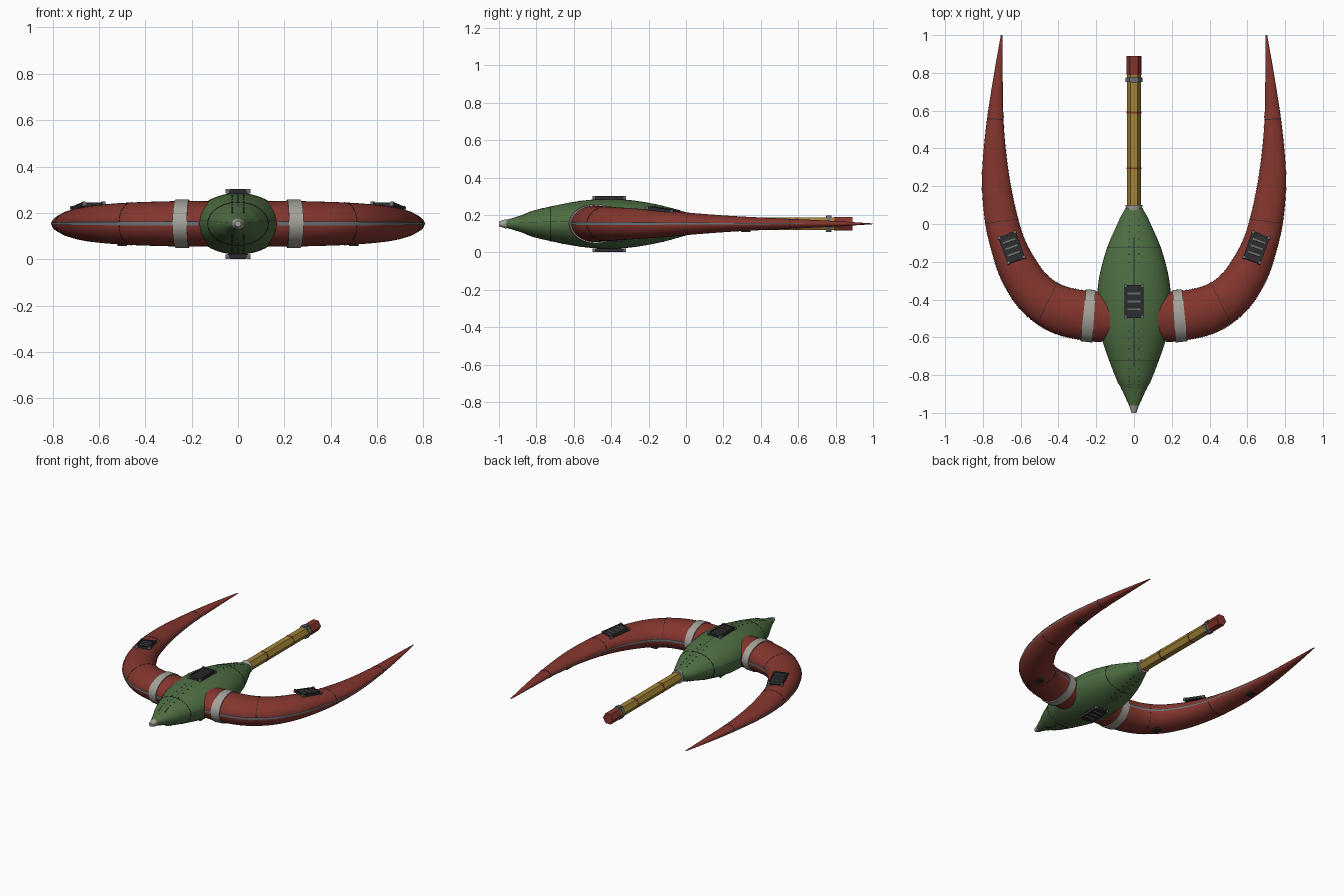
import bpy, bmesh, math
from mathutils import Matrix, Vector

cube = bpy.data.objects.get("Cube")
if cube:
    bpy.data.objects.remove(cube, do_unlink=True)

Z = 0.153  # height of the centre plane


def material(name, *rgb):
    m = bpy.data.materials.new(name)
    m.use_nodes = True
    m.diffuse_color = (*rgb, 1)
    m.node_tree.nodes["Principled BSDF"].inputs["Base Color"].default_value = (*rgb, 1)
    return m


RED = material("brick red", 0.23, 0.036, 0.027)
GREEN = material("leaf green", 0.075, 0.155, 0.055)
GOLD = material("ochre gold", 0.36, 0.23, 0.04)
PALE = material("pale grey", 0.37, 0.36, 0.32)
STEEL = material("steel grey", 0.15, 0.16, 0.17)
DARK = material("charcoal", 0.025, 0.025, 0.028)


def finish(name, bm, mats, mirror=False):
    mesh = bpy.data.meshes.new(name)
    bm.to_mesh(mesh)
    bm.free()
    for m in mats:
        mesh.materials.append(m)
    for p in mesh.polygons:
        p.use_smooth = True
    mesh.set_sharp_from_angle(angle=math.radians(35))
    ob = bpy.data.objects.new(name, mesh)
    bpy.context.collection.objects.link(ob)
    if mirror:
        ob.modifiers.new("mirror", "MIRROR")
    return ob


def sample(keys, t):
    """Smooth Catmull-Rom station at parameter t (in key units)."""
    i = max(0, min(int(t), len(keys) - 2))
    f = t - i
    a, b, c, d = (keys[max(0, min(k, len(keys) - 1))] for k in range(i - 1, i + 3))
    return [0.5 * (2 * q + (r - p) * f + (2 * p - 5 * q + 4 * r - s) * f * f
                   + (3 * q - p - 3 * r + s) * f ** 3) for p, q, r, s in zip(a, b, c, d)]


def span(keys, t0, t1, step=0.125):
    n = max(1, round((t1 - t0) / step))
    return [sample(keys, t0 + (t1 - t0) * k / n) for k in range(n + 1)]


def loft(name, stations, mat, grows=None, sides=40, arc=None, mirror=False):
    """Skin ellipses; a station is outer x, y, inner x, y and half height.
    With arc=(start, end) only that strip of the section is skinned."""
    bm = bmesh.new()
    rings = []
    count = sides if arc is None else sides + 1
    for k, (ox, oy, ix, iy, h) in enumerate(stations):
        grow = grows[k] if grows else 0
        outer, inner = Vector((ox, oy, Z)), Vector((ix, iy, Z))
        mid, axis = (outer + inner) / 2, (outer - inner).normalized()
        half = (outer - inner).length / 2 + grow
        ring = []
        for j in range(count):
            a = j * math.tau / sides if arc is None else arc[0] + (arc[1] - arc[0]) * j / sides
            ring.append(bm.verts.new(mid + axis * half * math.cos(a)
                                     + Vector((0, 0, (h + grow) * math.sin(a)))))
        rings.append(ring)
    for r, s in zip(rings, rings[1:]):
        for j in range(count if arc is None else count - 1):
            k = (j + 1) % count
            bm.faces.new((r[j], r[k], s[k], s[j]))
    if arc is None:
        bm.faces.new(rings[0][::-1])
        bm.faces.new(rings[-1])
        bmesh.ops.recalc_face_normals(bm, faces=bm.faces[:])
    return finish(name, bm, [mat], mirror)


def hoop(name, keys, t0, t1, grow, mat, mirror=False):
    a, b = sample(keys, t0), sample(keys, t1)
    return loft(name, [a, a, b, b], mat, [-0.004, grow, grow, -0.004], mirror=mirror)


def boxes(name, parts, matrix=Matrix(), mirror=False):
    """One object from boxes given as (centre, size, material)."""
    bm = bmesh.new()
    mats = []
    for centre, size, mat in parts:
        if mat not in mats:
            mats.append(mat)
        m = matrix @ Matrix.Translation(centre) @ Matrix.Diagonal((*size, 1))
        made = bmesh.ops.create_cube(bm, size=1, matrix=m)
        for f in {f for v in made["verts"] for f in v.link_faces}:
            f.material_index = mats.index(mat)
    return finish(name, bm, mats, mirror)


def tube(y0, y1, r0, r1=None):
    """Two stations of a straight round or prismatic section along y."""
    r1 = r1 or r0
    return [(r0, y0, -r0, y0, r0), (r1, y1, -r1, y1, r1)]


# Hull: flattened spindle
hull = [(w, y, -w, y, h) for y, w, h in (
    (-0.97, 0.022, 0.018), (-0.88, 0.063, 0.046), (-0.8, 0.102, 0.075), (-0.6, 0.172, 0.117),
    (-0.45, 0.195, 0.132), (-0.3, 0.187, 0.127), (-0.14, 0.147, 0.1), (0, 0.088, 0.062),
    (0.085, 0.045, 0.036))]
last = len(hull) - 1
loft("hull", span(hull, 0, last), GREEN)
loft("nose_cap", tube(-1, -0.96, 0.013, 0.026), PALE)
loft("tail_collar", tube(0.055, 0.1, 0.036, 0.046), PALE)
for i, t in enumerate((2.4, 6.1)):
    hoop(f"hull_ring_seam_{i}", hull, t, t + 0.02, 0.0012, DARK)
for i in range(4):
    a = i * math.pi / 2 + (0.12 if i == 0 else -0.12 if i == 2 else 0)
    loft(f"hull_long_seam_{i}", span(hull, 0.3, last - 0.2), DARK,
         [0.0012] * 200, sides=2, arc=(a - 0.011, a + 0.011))

# Rows of rivets above and below the hull
rivets = []
for t0, t1 in ((1.2, 3.2), (5.6, 7.2)):
    for w, y, _, _, h in span(hull, t0, t1, 0.25):
        for x in (-0.025, 0.025):
            z = h * math.sqrt(1 - (x / w) ** 2)
            rivets += [((x, y, Z + s * z), (0.006, 0.006, 0.005), DARK) for s in (-1, 1)]
boxes("hull_rivets", rivets)

# Curved horn wings
wing = [
    (0.08, -0.62, 0.07, -0.355, 0.097), (0.25, -0.618, 0.23, -0.355, 0.098),
    (0.445, -0.57, 0.365, -0.33, 0.094), (0.6, -0.455, 0.455, -0.275, 0.088),
    (0.7, -0.3, 0.52, -0.19, 0.08), (0.755, -0.14, 0.575, -0.09, 0.071),
    (0.79, 0.02, 0.617, 0.04, 0.058), (0.805, 0.24, 0.66, 0.25, 0.042),
    (0.785, 0.5, 0.688, 0.5, 0.029), (0.747, 0.76, 0.695, 0.76, 0.017),
    (0.705, 1, 0.697, 1, 0.002)]
tip = len(wing) - 1
loft("horn_wings", span(wing, 0, tip), RED, mirror=True)
hoop("wing_root_bands", wing, 0.84, 1.17, 0.007, PALE, mirror=True)
for i, t in enumerate((2.4, 5.9, 8.2)):
    hoop(f"wing_ring_seams_{i}", wing, t, t + 0.02, 0.0012, DARK, mirror=True)
for side, a, s in (("outer", 0, 1), ("inner", math.pi, -1)):
    loft(f"{side}_edge_strips", span(wing, 0.6, 8.5), STEEL, [0.002] * 200,
         sides=4, arc=(a - 0.07, a + 0.07), mirror=True)
    loft(f"{side}_edge_seams", span(wing, 0.6, 8.5), DARK, [0.002] * 200,
         sides=2, arc=(a + s * 0.07, a + s * 0.11), mirror=True)

# Tail boom: six-sided bar with stripes, clamp and end block
loft("tail_boom", tube(0.07, 0.8, 0.038), GOLD, sides=6)
for i, y in enumerate((0.29, 0.585)):
    loft(f"boom_stripe_{i}", tube(y, y + 0.01, 0.0395), RED, sides=6)
loft("boom_clamp", tube(0.752, 0.776, 0.046), STEEL, sides=6)
loft("boom_end_block", tube(0.79, 0.89, 0.041), RED, sides=6)
boxes("clamp_lugs", [((0, 0.764, Z + s * 0.04), (0.03, 0.03, 0.01), STEEL) for s in (-1, 1)])


# Slatted vents
def vent(name, matrix, width, length, mirror=False):
    parts = [((0, 0, -0.004), (width, length, 0.014), DARK)]
    for s in (-1, 1):
        parts.append(((s * width / 2, 0, 0), (0.008, length + 0.008, 0.018), DARK))
        parts.append(((0, s * length / 2, 0), (width, 0.008, 0.014), DARK))
        for e in (-1, 1):
            parts.append(((s * width / 2, e * length / 2, 0), (0.014, 0.014, 0.02), STEEL))
    for k in (-1, 0, 1):
        parts.append(((0, k * length * 0.25, 0.005), (width * 0.75, 0.01, 0.01), STEEL))
    boxes(name, parts, matrix, mirror)


vent("hull_top_vent", Matrix.Translation((0, -0.41, 0.293)), 0.092, 0.165)
vent("hull_bottom_vent", Matrix.Translation((0, -0.41, 0.011))
     @ Matrix.Rotation(math.pi, 4, "Y"), 0.092, 0.165)
vent("wing_vents", Matrix.Translation((0.648, -0.125, 0.228))
     @ Matrix.Rotation(math.radians(-20), 4, "Z")
     @ Matrix.Rotation(math.radians(-8), 4, "X"), 0.09, 0.145, mirror=True)

# Small pads under the wings
boxes("wing_under_pads", [((0.5, -0.37, 0.066), (0.04, 0.05, 0.02), DARK),
                          ((0.73, 0.32, 0.115), (0.04, 0.05, 0.014), DARK)], mirror=True)
